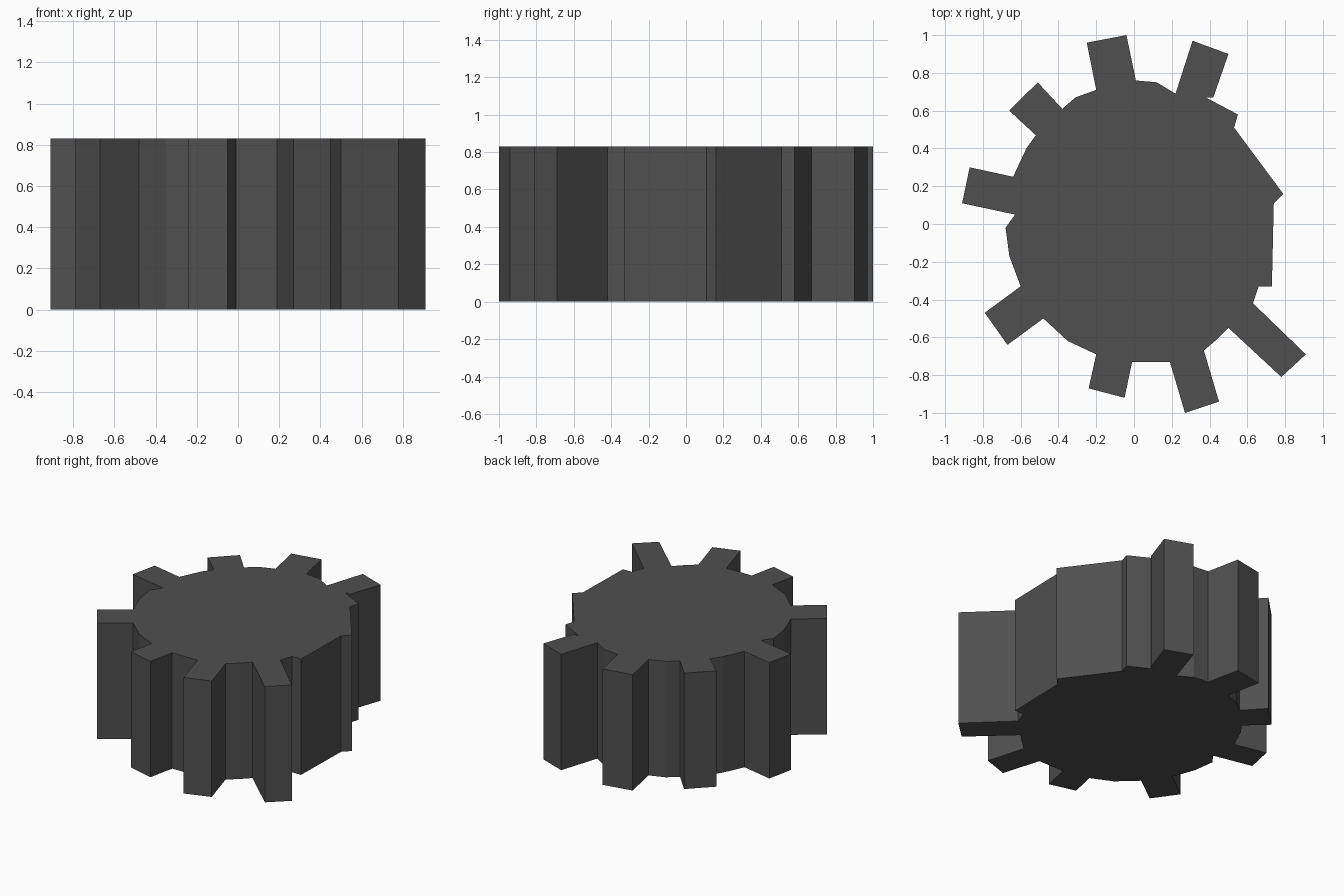
import bpy, bmesh

if "Cube" in bpy.data.objects:
    bpy.data.objects.remove(bpy.data.objects["Cube"])

HEIGHT = 0.83

# Each tooth, counter-clockwise: root, tip, tip, root
teeth = {
    "north_east": [(0.42, 0.67), (0.50, 0.90), (0.31, 0.97), (0.22, 0.69)],
    "north": [(0.01, 0.76), (-0.04, 1.00), (-0.25, 0.96), (-0.20, 0.71)],
    "north_west": [(-0.38, 0.61), (-0.51, 0.75), (-0.66, 0.60), (-0.52, 0.47)],
    "west": [(-0.64, 0.25), (-0.87, 0.30), (-0.91, 0.11), (-0.63, 0.05)],
    "south_west": [(-0.60, -0.33), (-0.79, -0.47), (-0.67, -0.64), (-0.48, -0.50)],
    "south": [(-0.20, -0.69), (-0.24, -0.87), (-0.05, -0.92), (-0.01, -0.73)],
    "south_east": [(0.19, -0.73), (0.27, -1.00), (0.45, -0.94), (0.37, -0.67)],
    "east": [(0.50, -0.55), (0.78, -0.81), (0.91, -0.69), (0.63, -0.42)],
}

# Hub rim running between the teeth, with the worn flats on the right side
rim = {
    "north_east": [(0.12, 0.75)],
    "north": [(-0.31, 0.67)],
    "north_west": [(-0.57, 0.40)],
    "west": [(-0.68, -0.02), (-0.66, -0.17)],
    "south_west": [(-0.35, -0.62)],
    "south": [],
    "south_east": [(0.44, -0.61)],
    "east": [(0.66, -0.33), (0.73, -0.33), (0.74, 0.11), (0.79, 0.16),
             (0.53, 0.51), (0.55, 0.58), (0.38, 0.67)],
}

outline = []
for name, tooth in teeth.items():
    outline += tooth + rim[name]

# Extrude the whole gear outline
bm = bmesh.new()
base = bm.faces.new([bm.verts.new((x, y, 0)) for x, y in outline])
top = bmesh.ops.extrude_face_region(bm, geom=[base], use_keep_orig=True)["geom"]
bmesh.ops.translate(bm, vec=(0, 0, HEIGHT),
                    verts=[v for v in top if isinstance(v, bmesh.types.BMVert)])
bmesh.ops.recalc_face_normals(bm, faces=bm.faces[:])
bmesh.ops.triangulate(bm, faces=[f for f in bm.faces if len(f.verts) > 4])

mesh = bpy.data.meshes.new("gear")
bm.to_mesh(mesh)
bm.free()

# Dark iron colour
iron = bpy.data.materials.new("dark_iron")
iron.diffuse_color = (0.08, 0.08, 0.08, 1)
iron.use_nodes = True
iron.node_tree.nodes["Principled BSDF"].inputs["Base Color"].default_value = iron.diffuse_color
mesh.materials.append(iron)
bpy.context.collection.objects.link(bpy.data.objects.new("gear", mesh))
